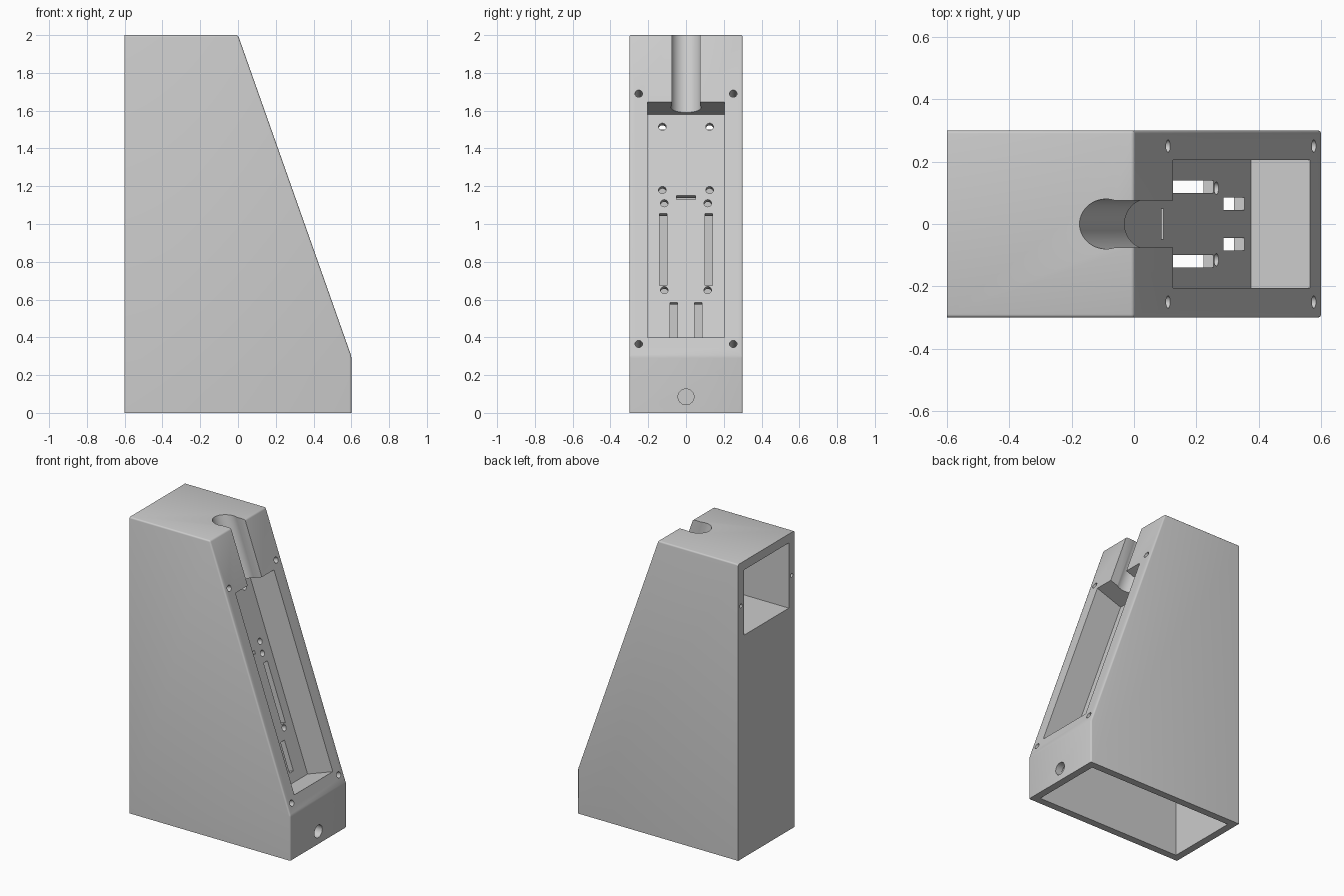
import bpy, bmesh, math
from mathutils import Matrix, Vector

cube = bpy.data.objects.get("Cube")
if cube:
    bpy.data.objects.remove(cube, do_unlink=True)

grey = bpy.data.materials.new("plain_grey")
grey.use_nodes = True
colour = (0.6, 0.6, 0.6, 1)
grey.diffuse_color = colour
grey.node_tree.nodes["Principled BSDF"].inputs["Base Color"].default_value = colour

# Frame of the sloped face: x out of the face, y across, z up the slope
run, rise = 0.6, 1.7
length = math.hypot(run, rise)
c, s = rise / length, run / length
SLOPE = Matrix(((c, 0, -s, 0), (0, 1, 0, 0), (s, 0, c, 2), (0, 0, 0, 1)))
DEPTH, BACK = 0.2, 0.235      # recess floor and its rear side


def up(z, depth=0.0):
    """Distance along the slope for a world height at a given depth."""
    return (z - 2 + depth * s) / c


def inner_x(z):
    return (2 - z) * run / rise - BACK / c


def finish(bm, name):
    bmesh.ops.recalc_face_normals(bm, faces=bm.faces)
    mesh = bpy.data.meshes.new(name)
    bm.to_mesh(mesh)
    bm.free()
    obj = bpy.data.objects.new(name, mesh)
    bpy.context.collection.objects.link(obj)
    mesh.materials.append(grey)
    return obj


def prism(name, profile, half, bevel=0):
    bm = bmesh.new()
    face = bm.faces.new([bm.verts.new((x, -half, z)) for x, z in profile])
    grown = bmesh.ops.extrude_face_region(bm, geom=[face])["geom"]
    verts = [v for v in grown if isinstance(v, bmesh.types.BMVert)]
    bmesh.ops.translate(bm, verts=verts, vec=(0, 2 * half, 0))
    if bevel:
        edges = [e for e in bm.edges
                 if not all(v.co.z < 0.01 for v in e.verts)
                 and not all(v.co.x < -0.59 for v in e.verts)]
        bmesh.ops.bevel(bm, geom=edges, offset=bevel, segments=3,
                        profile=0.5, affect="EDGES")
    return finish(bm, name)


def box(name, lo, hi, frame):
    lo, hi = Vector(lo), Vector(hi)
    bm = bmesh.new()
    size = Matrix.Diagonal((*(hi - lo), 1))
    bmesh.ops.create_cube(bm, size=1, matrix=frame @ Matrix.Translation((lo + hi) / 2) @ size)
    return finish(bm, name)


def rod(name, radius, start, end, frame, sides=24):
    start, end = Vector(start), Vector(end)
    axis = end - start
    turn = axis.to_track_quat("Z", "Y").to_matrix().to_4x4()
    bm = bmesh.new()
    bmesh.ops.create_cone(bm, cap_ends=True, segments=sides, radius1=radius, radius2=radius,
                          depth=axis.length,
                          matrix=frame @ Matrix.Translation((start + end) / 2) @ turn)
    return finish(bm, name)


# Wedge-shaped housing
housing = prism("housing", [(-0.6, 0), (0.6, 0), (0.6, 0.3), (0, 2), (-0.6, 2)], 0.3, 0.01)
WORLD = Matrix.Identity(4)
cutters = []

# Lower cavity, open underneath
corner = SLOPE @ Vector((-BACK, 0, up(0.4) - 0.04))
cutters.append(prism("cavity_cutter", [
    (-0.55, -0.1), (0.55, -0.1), (0.55, 0.33), (corner.x, corner.z),
    (inner_x(1.45), 1.45), (-0.55, 1.45)], 0.25))

# Upper compartment, open at the back
cutters.append(prism("compartment_cutter", [
    (-0.7, 1.5), (inner_x(1.5), 1.5), (inner_x(1.94), 1.94), (-0.7, 1.94)], 0.24))

# Recess and cable groove in the sloped face
cutters.append(box("recess_cutter", (-DEPTH, -0.205, up(0.4)), (0.1, 0.205, up(1.645)), SLOPE))
cutters.append(rod("groove_cutter", 0.08, (-0.085, 0, -0.43), (-0.085, 0, 0.3), SLOPE, 48))
cutters.append(box("groove_mouth_cutter", (-0.085, -0.075, -0.43), (0.1, 0.075, 0.3), SLOPE))

# Slots through the recess floor
deep, shallow = -BACK - 0.01, -DEPTH + 0.05
cutters.append(box("cross_slot_cutter", (deep, -0.05, up(1.13, DEPTH)),
                   (shallow, 0.05, up(1.15, DEPTH)), SLOPE))
for side in (-1, 1):
    for y, half, low, high in ((0.12, 0.02, 0.675, 1.055), (0.065, 0.02, 0.395, 0.585)):
        cutters.append(box("slot_cutter", (deep, side * y - half, up(low, DEPTH)),
                           (shallow, side * y + half, up(high, DEPTH)), SLOPE))
    # Screw holes in the recess floor
    for y, z in ((0.125, 1.515), (0.125, 1.18), (0.115, 1.11), (0.115, 0.65)):
        u = up(z, DEPTH)
        cutters.append(rod("floor_hole_cutter", 0.02, (deep, side * y, u),
                           (shallow, side * y, u), SLOPE))
    # Screw holes in the sloped rim
    for z in (1.69, 0.365):
        cutters.append(rod("rim_hole_cutter", 0.02, (-0.12, side * 0.25, up(z)),
                           (0.1, side * 0.25, up(z)), SLOPE))
    # Screw holes beside the back opening
    cutters.append(rod("back_hole_cutter", 0.013, (-0.7, side * 0.27, 1.71),
                       (-0.5, side * 0.27, 1.71), WORLD))

# Cable hole low on the short end
cutters.append(rod("cable_hole_cutter", 0.042, (0.45, 0, 0.085), (0.7, 0, 0.085), WORLD, 32))

# Cut everything out of the housing
bpy.context.view_layer.objects.active = housing
for cutter in cutters:
    cutter.hide_render = True
    mod = housing.modifiers.new("cut", "BOOLEAN")
    mod.operation = "DIFFERENCE"
    mod.solver = "EXACT"
    mod.object = cutter
    bpy.ops.object.modifier_apply(modifier=mod.name)
    bpy.data.objects.remove(cutter, do_unlink=True)

bpy.ops.object.select_all(action="DESELECT")
housing.select_set(True)
bpy.ops.object.shade_smooth_by_angle(angle=math.radians(32))
